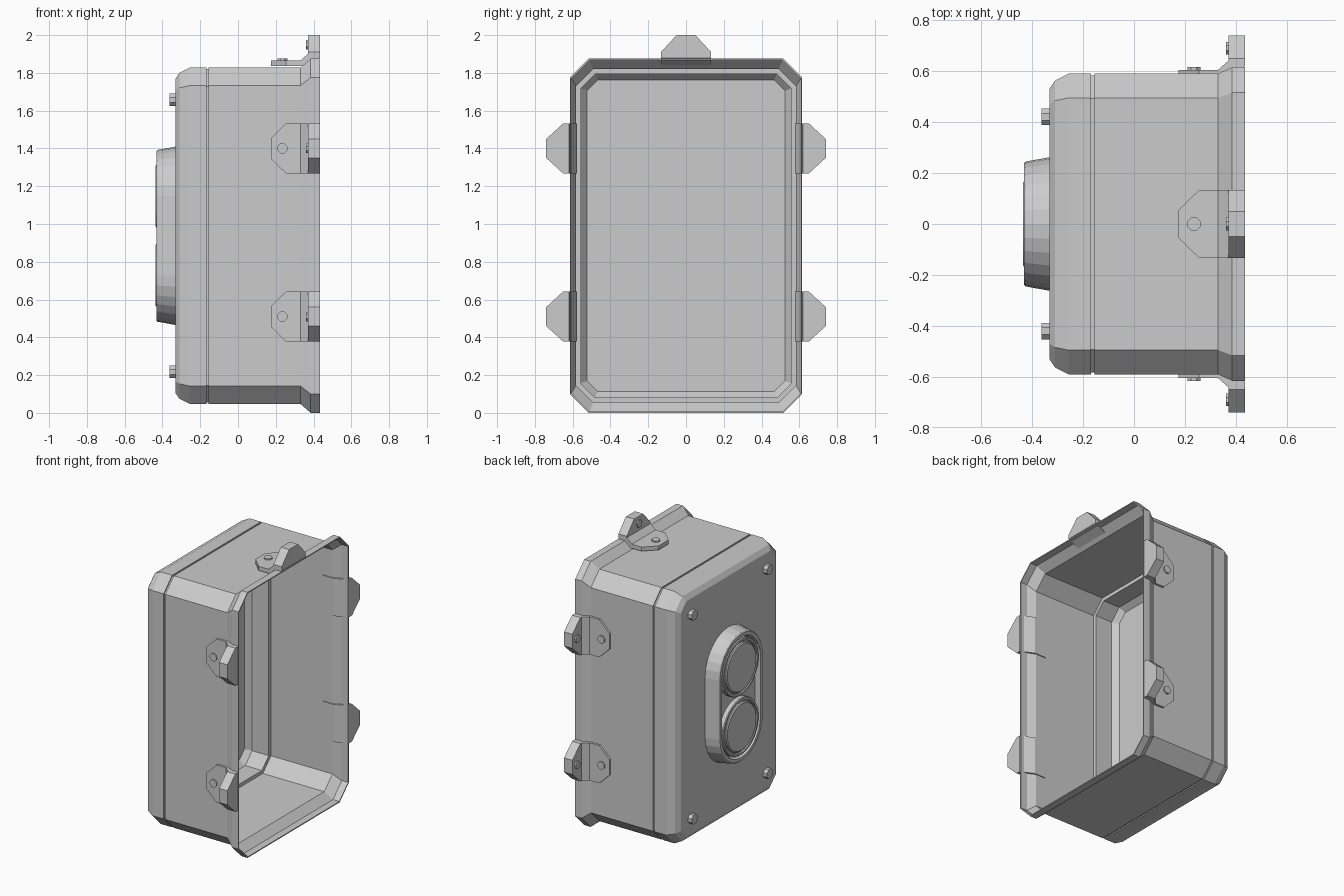
import bpy, bmesh
from math import sin, cos, pi
from mathutils import Vector

old = bpy.data.objects.get("Cube")
if old:
    bpy.data.objects.remove(old, do_unlink=True)

grey = bpy.data.materials.new("light grey")
grey.use_nodes = True
grey.diffuse_color = (0.6, 0.6, 0.6, 1)
grey.node_tree.nodes["Principled BSDF"].inputs["Base Color"].default_value = grey.diffuse_color

MID = 0.9375              # height of the enclosure centre
HALF_Y, HALF_Z = 0.59, 0.89


def loft(name, rings, loop=False):
    """Skin a list of rings; cap the ends, or join the last ring to the first."""
    bm = bmesh.new()
    rows = [[bm.verts.new(p) for p in ring] for ring in rings]
    n = len(rows[0])
    pairs = list(zip(rows, rows[1:]))
    if loop:
        pairs.append((rows[-1], rows[0]))
    else:
        bm.faces.new(rows[0])
        bm.faces.new(rows[-1])
    for a, b in pairs:
        for i in range(n):
            j = (i + 1) % n
            bm.faces.new((a[i], a[j], b[j], b[i]))
    bmesh.ops.recalc_face_normals(bm, faces=bm.faces)
    mesh = bpy.data.meshes.new(name)
    bm.to_mesh(mesh)
    bm.free()
    mesh.materials.append(grey)
    obj = bpy.data.objects.new(name, mesh)
    bpy.context.collection.objects.link(obj)
    return obj


def octagon(x, hy, hz, c):
    """Rectangle with cut corners, standing across the x axis."""
    pts = []
    for sy, sz in ((1, 1), (-1, 1), (-1, -1), (1, -1)):
        a = (x, sy * hy, MID + sz * (hz - c))
        b = (x, sy * (hy - c), MID + sz * hz)
        pts += [a, b] if sy == sz else [b, a]
    return pts


def inset_octagon(x, d):
    return octagon(x, HALF_Y - d, HALF_Z - d, 0.095 - 0.58 * d)


def capsule(x, r, spread, steps=14):
    """Two half circles joined by straight sides, across the x axis."""
    pts = []
    for k, s in ((0, 1), (1, -1)):
        for i in range(steps + 1):
            t = pi * (k + i / steps)
            pts.append((x, r * cos(t), MID + s * spread + r * sin(t)))
    return pts


def lathe(name, centre, axis, profile, sides):
    """Turned part: profile is (distance along axis, radius)."""
    axis = Vector(axis)
    u = axis.orthogonal().normalized()
    v = axis.cross(u)
    rings = []
    for h, r in profile:
        rings.append([Vector(centre) + axis * h
                      + (u * cos(t) + v * sin(t)) * r
                      for t in (2 * pi * (i + 0.5) / sides for i in range(sides))])
    return loft(name, rings)


# Open-backed body with a flared flange
loft("body_shell", [
    inset_octagon(-0.155, 0), inset_octagon(0.33, 0),
    octagon(0.385, 0.615, MID, 0.1), octagon(0.435, 0.615, MID, 0.1),
    octagon(0.435, 0.608, MID - 0.007, 0.097),
    octagon(0.385, 0.608, MID - 0.007, 0.097),
    inset_octagon(0.33, 0.008), inset_octagon(-0.155, 0.008)], loop=True)

# Lid with rounded front edge, seam step and hollow inside
loft("lid", [inset_octagon(x, d) for x, d in (
    (-0.332, 0.06), (-0.31, 0.027), (-0.256, 0), (-0.168, 0),
    (-0.168, 0.008), (-0.15, 0.008), (-0.15, 0.033),
    (-0.28, 0.033), (-0.318, 0.065))])

# Raised button housing with a recess
SPREAD = 0.21
loft("button_housing", [capsule(x, r, SPREAD) for x, r in (
    (-0.33, 0.262), (-0.425, 0.245), (-0.432, 0.238),
    (-0.432, 0.215), (-0.395, 0.205))])

# Two push buttons, each with a collar groove
for label, s in (("upper", 1), ("lower", -1)):
    lathe(label + "_button", (-0.39, 0, MID + s * SPREAD), (-1, 0, 0),
          ((0, 0.2), (0.035, 0.2), (0.04, 0.195), (0.04, 0.182), (0.03, 0.18),
           (0.03, 0.172), (0.04, 0.17), (0.046, 0.162)), 32)

# Lid screws in the corners
for sy in (1, -1):
    for sz in (1, -1):
        lathe("lid_screw", (-0.33, sy * 0.42, MID + sz * 0.72), (-1, 0, 0),
              ((0, 0.035), (0.032, 0.035)), 8)


def clip(name, out, side, base, lift):
    """Bent mounting bracket: plate on the wall, slope, then upright ear."""
    out, side, base = Vector(out), Vector(side), Vector(base)

    def place(x, h, w):
        return base + Vector((x, 0, 0)) + out * (h + lift) + side * w

    # outer x, outer height, inner x, inner height, half width
    stations = ((0.175, 0.605, 0.175, 0.576, 0.055),
                (0.255, 0.605, 0.255, 0.576, 0.133),
                (0.33, 0.605, 0.345, 0.576, 0.133),
                (0.37, 0.64, 0.435, 0.62, 0.133),
                (0.37, 0.65, 0.435, 0.65, 0.133),
                (0.37, 0.74, 0.435, 0.74, 0.05))
    loft(name, [[place(xo, ho, -w), place(xo, ho, w), place(xi, hi, w), place(xi, hi, -w)]
                for xo, ho, xi, hi, w in stations])
    lathe(name + "_plate_bolt", place(0.235, 0.6, 0), out, ((0, 0.028), (0.015, 0.028)), 8)
    lathe(name + "_ear_bolt", place(0.375, 0.69, 0), (-1, 0, 0), ((0, 0.027), (0.015, 0.027)), 8)


# Side clips in mirrored pairs, and one clip on top
for label, s in (("left", 1), ("right", -1)):
    for level, z in (("upper", 1.4), ("lower", 0.51)):
        clip(f"{label}_{level}_clip", (0, s, 0), (0, 0, 1), (0, 0, z), 0)
clip("top_clip", (0, 0, 1), (0, 1, 0), (0, 0, MID), 0.3225)
